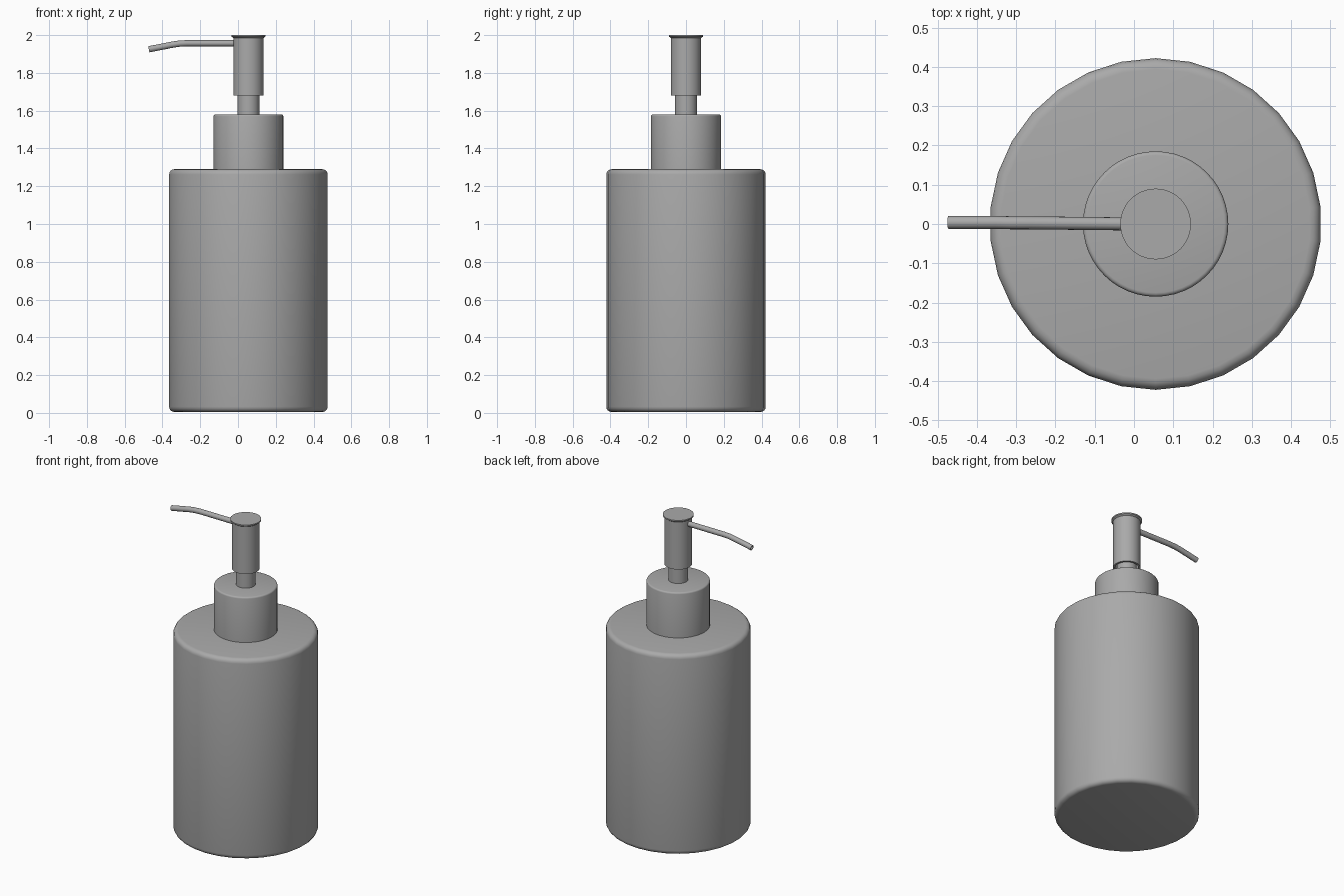
import bpy, bmesh, math
from mathutils import Vector

cube = bpy.data.objects.get("Cube")
if cube:
    bpy.data.objects.remove(cube, do_unlink=True)

AXIS_X = 0.055

grey = bpy.data.materials.new("satin_grey")
grey.use_nodes = True
colour = (0.4, 0.4, 0.4, 1)
grey.diffuse_color = colour
grey.node_tree.nodes["Principled BSDF"].inputs["Base Color"].default_value = colour


def finish(bm, name):
    bmesh.ops.recalc_face_normals(bm, faces=bm.faces)
    mesh = bpy.data.meshes.new(name)
    bm.to_mesh(mesh)
    bm.free()
    obj = bpy.data.objects.new(name, mesh)
    bpy.context.collection.objects.link(obj)
    mesh.materials.append(grey)
    bpy.ops.object.select_all(action="DESELECT")
    obj.select_set(True)
    bpy.context.view_layer.objects.active = obj
    bpy.ops.object.shade_smooth_by_angle(angle=math.radians(35))
    return obj


def skin(bm, rings):
    """Join successive vertex rings with quads."""
    for a, b in zip(rings, rings[1:]):
        n = len(a)
        for i in range(n):
            j = (i + 1) % n
            bm.faces.new((a[i], a[j], b[j], b[i]))


def turned(name, profile, sides):
    """Closed solid of revolution from (radius, height) pairs."""
    bm = bmesh.new()
    rings = []
    for r, z in profile:
        angles = [math.pi / 2 + math.tau * i / sides for i in range(sides)]
        rings.append([bm.verts.new((AXIS_X + r * math.cos(t), r * math.sin(t), z))
                      for t in angles])
    skin(bm, rings)
    bm.faces.new(rings[0])
    bm.faces.new(rings[-1])
    return finish(bm, name)


def rounded(radius, low, high, bevel, steps=4, round_base=True):
    """Cylinder profile with rounded rims."""
    arc = [math.pi / 2 * i / steps for i in range(steps + 1)]
    top = [(radius - bevel + bevel * math.cos(t), high - bevel + bevel * math.sin(t))
           for t in arc]
    if round_base:
        base = [(r, low + high - z) for r, z in reversed(top)]
    else:
        base = [(radius, low)]
    return base + top


# Bottle and neck collar
turned("bottle_body", rounded(0.422, 0.005, 1.29, 0.028), 30)
turned("neck_collar", rounded(0.185, 1.28, 1.58, 0.01, 3, False), 48)

# Pump stem, hollow-bottomed head and thin cap
turned("pump_stem", [(0.058, 1.57), (0.058, 1.75)], 32)
turned("pump_head", [(0.058, 1.72), (0.068, 1.72), (0.068, 1.68), (0.08, 1.68),
                     (0.08, 1.99)], 32)
turned("pump_cap", [(0.08, 1.985), (0.09, 1.992), (0.09, 2.0)], 48)

# Bent spout tube with a recessed open tip
path = [Vector(p) for p in ((0.0, 0, 1.957), (-0.27, 0.003, 1.957), (-0.31, 0.003, 1.955),
                            (-0.35, 0.004, 1.949), (-0.39, 0.004, 1.941),
                            (-0.472, 0.004, 1.925))]
bm = bmesh.new()
rings = []


def tube_ring(centre, direction, radius, sides=16):
    side = Vector((0, 1, 0))
    up = direction.cross(side).normalized()
    return [bm.verts.new(centre + radius * (math.cos(t) * side + math.sin(t) * up))
            for t in (math.tau * i / sides for i in range(sides))]


for i, point in enumerate(path):
    heading = (path[min(i + 1, len(path) - 1)] - path[max(i - 1, 0)]).normalized()
    rings.append(tube_ring(point, heading, 0.0165))
rings.append(tube_ring(path[-1], heading, 0.011))
rings.append(tube_ring(path[-1] - heading * 0.03, heading, 0.011))
skin(bm, rings)
bm.faces.new(rings[0])
bm.faces.new(rings[-1])
finish(bm, "spout")
